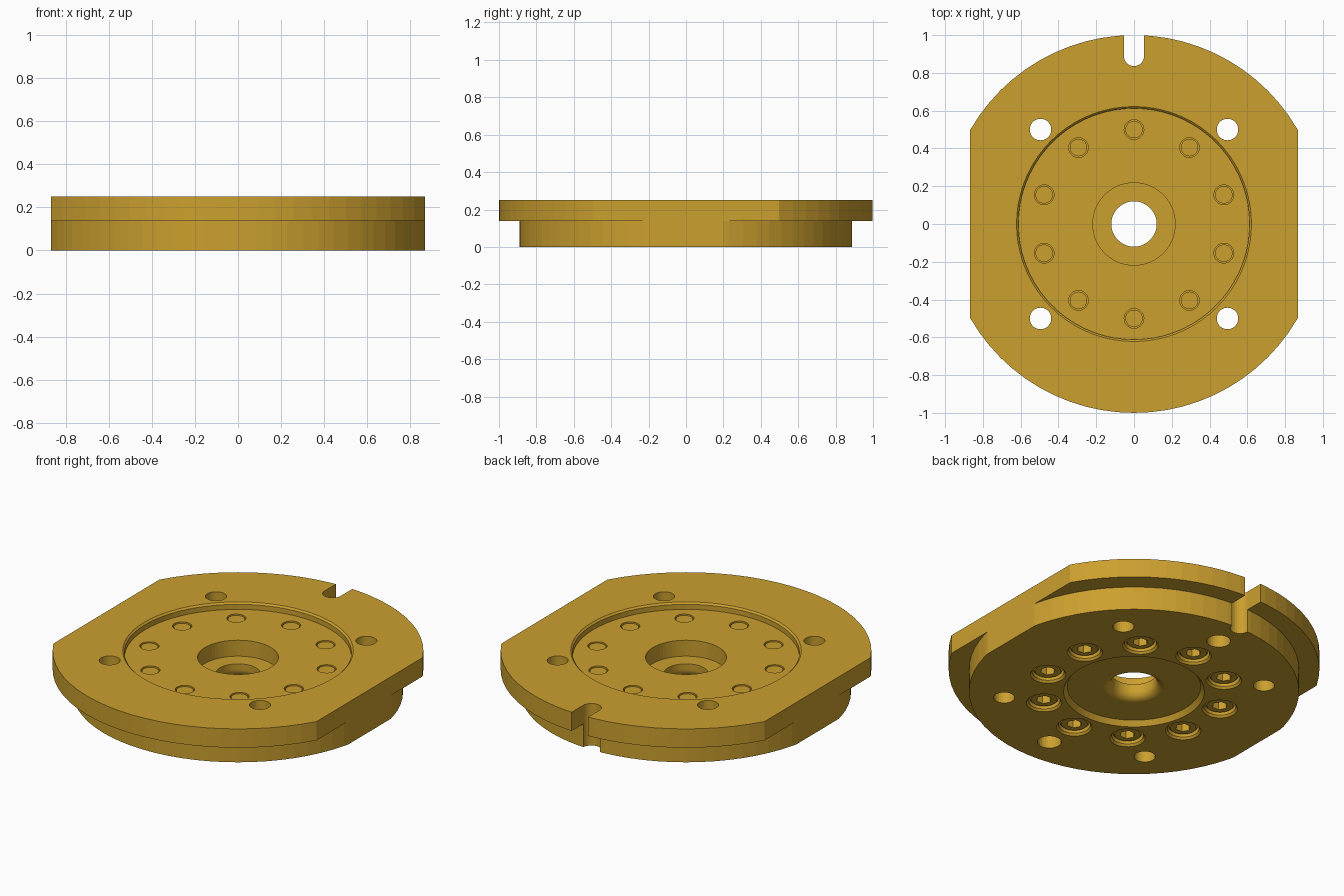
import bpy, bmesh, math
from mathutils import Matrix

if "Cube" in bpy.data.objects:
    bpy.data.objects.remove(bpy.data.objects["Cube"])

brass = bpy.data.materials.new("golden brass")
brass.diffuse_color = (0.6, 0.35, 0.028, 1)
brass.use_nodes = True
brass.node_tree.nodes["Principled BSDF"].inputs["Base Color"].default_value = brass.diffuse_color


def lathe(bm, profile, n, x=0, y=0, ring=False, phase=0):
    """Revolve (radius, z) points about a vertical axis; ring closes the profile."""
    rows = []
    for r, z in profile:
        if r == 0:
            v = bm.verts.new((x, y, z))
            rows.append([v] * n)
        else:
            rows.append([bm.verts.new((x + r * math.cos(phase + 2 * math.pi * i / n),
                                       y + r * math.sin(phase + 2 * math.pi * i / n), z))
                         for i in range(n)])
    pairs = list(zip(rows, rows[1:]))
    if ring:
        pairs.append((rows[-1], rows[0]))
    for a, b in pairs:
        for i in range(n):
            j = (i + 1) % n
            loop = list(dict.fromkeys((a[i], a[j], b[j], b[i])))
            bm.faces.new(loop)


def rod(bm, r, z0, z1, x, y, n=32):
    lathe(bm, [(0, z0), (r, z0), (r, z1), (0, z1)], n, x, y)


def box(bm, x0, x1, y0, y1, z0, z1):
    m = (Matrix.Translation(((x0 + x1) / 2, (y0 + y1) / 2, (z0 + z1) / 2))
         @ Matrix.Diagonal((x1 - x0, y1 - y0, z1 - z0, 1)))
    bmesh.ops.create_cube(bm, size=1, matrix=m)


def finish(bm, name):
    bmesh.ops.recalc_face_normals(bm, faces=bm.faces)
    me = bpy.data.meshes.new(name)
    bm.to_mesh(me)
    bm.free()
    me.materials.append(brass)
    ob = bpy.data.objects.new(name, me)
    bpy.context.collection.objects.link(ob)
    return ob


def cut(ob, bm):
    """Subtract the shapes in bm from ob."""
    tool = finish(bm, "cutter")
    tool.hide_render = True
    mod = ob.modifiers.new("cut", 'BOOLEAN')
    mod.operation, mod.solver, mod.object = 'DIFFERENCE', 'EXACT', tool
    bpy.context.view_layer.objects.active = ob
    bpy.ops.object.modifier_apply(modifier=mod.name)
    bpy.data.objects.remove(tool)


# Stepped disc with top recess, centre bore and rounded bottom entry
fillet = [(0.17 - 0.05 * math.sin(t), 0.08 - 0.05 * math.cos(t))
          for t in (math.pi / 2 * (1 - i / 8) for i in range(9))]
profile = [(0.89, 0), (0.89, 0.138), (1, 0.138), (1, 0.25),
           (0.622, 0.25), (0.612, 0.24), (0.612, 0.21),
           (0.218, 0.21), (0.218, 0.115), (0.12, 0.115)] + fillet + \
          [(0.36, 0.03), (0.38, 0)]
bm = bmesh.new()
lathe(bm, profile, 72, ring=True)
plate = finish(bm, "flange_plate")

# Side flats
bm = bmesh.new()
for s in (-1, 1):
    box(bm, *sorted((s * 0.867, s * 1.2)), -1.2, 1.2, -0.1, 0.4)
cut(plate, bm)

# Round-ended slot at the back
bm = bmesh.new()
box(bm, -0.054, 0.054, 0.89, 1.2, -0.1, 0.4)
cut(plate, bm)
bm = bmesh.new()
rod(bm, 0.054, -0.12, 0.42, 0, 0.89)
cut(plate, bm)

# Through holes, blind dowel holes and screw bores
spots = [(0.5 * math.cos(math.radians(90 + 36 * i)),
          0.5 * math.sin(math.radians(90 + 36 * i))) for i in range(10)]
bm = bmesh.new()
for sx in (-1, 1):
    for sy in (-1, 1):
        rod(bm, 0.057, -0.1, 0.4, sx * 0.495, sy * 0.5)
for sy in (-1, 1):
    rod(bm, 0.064, -0.1, 0.13, 0, sy * 0.71)
for x, y in spots:
    lathe(bm, [(0, -0.1), (0.096, -0.1), (0.096, 0), (0.086, 0.012), (0.086, 0.11),
               (0.052, 0.11), (0.052, 0.3), (0, 0.3)], 32, x, y)
cut(plate, bm)

# Socket head screws, heads facing down
bm, sockets = bmesh.new(), bmesh.new()
for x, y in spots:
    lathe(bm, [(0, 0.02), (0.07, 0.02), (0.078, 0.028), (0.078, 0.11), (0.046, 0.11),
               (0.046, 0.205), (0, 0.205)], 32, x, y)
    rod(sockets, 0.042, -0.05, 0.065, x, y, 6)
screws = finish(bm, "socket_screws")
cut(screws, sockets)

# Smooth only the gentle curves of the small parts and the bore fillet
for p in plate.data.polygons:
    c = p.center
    p.use_smooth = math.hypot(c.x, c.y) < 0.17 and 0.031 < c.z < 0.11
